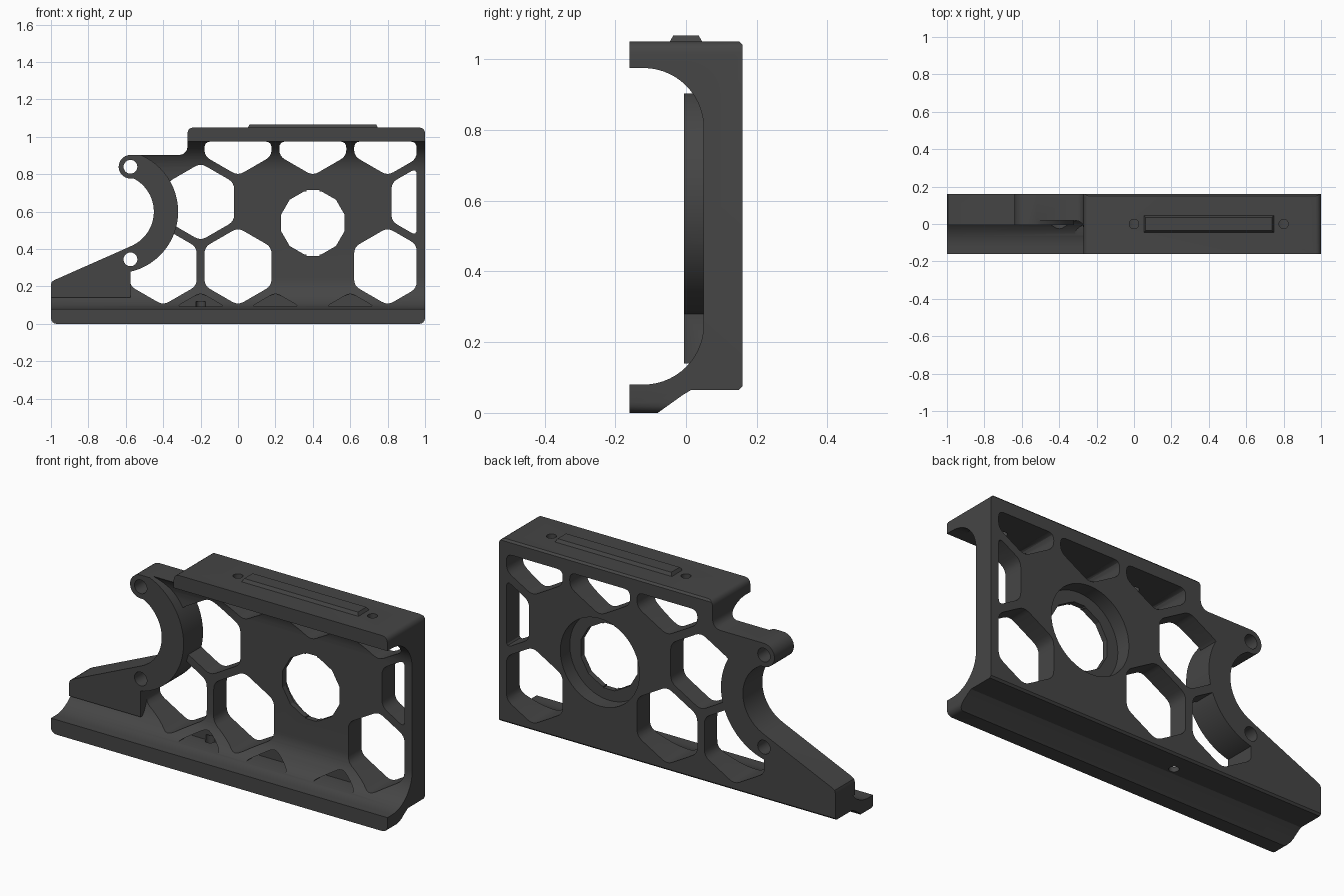
import bpy, bmesh, math
from mathutils import Vector

if "Cube" in bpy.data.objects:
    bpy.data.objects.remove(bpy.data.objects["Cube"])

gray = bpy.data.materials.new("dark_gray")
gray.diffuse_color = (0.06, 0.06, 0.06, 1)
gray.use_nodes = True
gray.node_tree.nodes["Principled BSDF"].inputs["Base Color"].default_value = gray.diffuse_color


def prism(name, pts, axis, a, b):
    """Extrude a 2D polygon along x (y,z points), y (x,z points) or z (x,y points)."""
    place = {"x": lambda p, t: (t, p[0], p[1]),
             "y": lambda p, t: (p[0], t, p[1]),
             "z": lambda p, t: (p[0], p[1], t)}[axis]
    bm = bmesh.new()
    lo = [bm.verts.new(place(p, a)) for p in pts]
    hi = [bm.verts.new(place(p, b)) for p in pts]
    bm.faces.new(lo)
    bm.faces.new(hi)
    n = len(pts)
    for i in range(n):
        bm.faces.new((lo[i], lo[(i + 1) % n], hi[(i + 1) % n], hi[i]))
    bmesh.ops.recalc_face_normals(bm, faces=bm.faces)
    mesh = bpy.data.meshes.new(name)
    bm.to_mesh(mesh)
    bm.free()
    ob = bpy.data.objects.new(name, mesh)
    ob.data.materials.append(gray)
    bpy.context.collection.objects.link(ob)
    return ob


def arc(cx, cy, r, a0, a1, n):
    angles = [math.radians(a0 + (a1 - a0) * i / n) for i in range(n + 1)]
    return [(cx + r * math.cos(t), cy + r * math.sin(t)) for t in angles]


def circle(cx, cy, r, n=32, turn=0):
    return arc(cx, cy, r, turn, turn + 360, n)[:-1]


def rect(x0, y0, x1, y1):
    return [(x0, y0), (x1, y0), (x1, y1), (x0, y1)]


def rounded(pts, r, n=4):
    """Round every corner of a polygon."""
    out = []
    for i, p in enumerate(pts):
        p = Vector(p)
        ends = []
        for q in (Vector(pts[i - 1]), Vector(pts[(i + 1) % len(pts)])):
            d = q - p
            ends.append(p + d.normalized() * min(r, d.length * 0.45))
        for k in range(n + 1):
            t = k / n
            out.append(tuple(ends[0] * (1 - t) ** 2 + p * 2 * t * (1 - t) + ends[1] * t * t))
    return out


def clip(pts, k, limit, sign):
    """Keep the part of a polygon where sign * coordinate k <= sign * limit."""
    out = []
    for i, q in enumerate(pts):
        p = pts[i - 1]
        dp, dq = sign * (p[k] - limit), sign * (q[k] - limit)
        if (dp > 0) != (dq > 0):
            t = dp / (dp - dq)
            out.append((p[0] + (q[0] - p[0]) * t, p[1] + (q[1] - p[1]) * t))
        if dq <= 0:
            out.append(q)
    return out


def boolean(target, tool, operation):
    mod = target.modifiers.new("cut", "BOOLEAN")
    mod.object, mod.operation, mod.solver = tool, operation, "EXACT"
    bpy.context.view_layer.objects.active = target
    bpy.ops.object.modifier_apply(modifier=mod.name)
    bpy.data.objects.remove(tool)


# C-shaped channel section, run along the length
section = [(-0.16, 0), (-0.08, 0), (-0.01, 0.05), (0.015, 0.065),
           (0.15, 0.065), (0.16, 0.075), (0.16, 1.04), (0.15, 1.05), (-0.16, 1.05), (-0.16, 0.975)]
section += arc(-0.12, 0.805, 0.17, 90, 0, 14)
section += arc(-0.12, 0.25, 0.17, 0, -90, 14) + [(-0.16, 0.08)]
frame = prism("frame", section, "x", -1.1, 1.1)

# Honeycomb windows
R = 0.207
windows = [(-0.4, 0.307), (0, 0.307), (0.8, 0.307), (-0.2, 0.652), (1.0, 0.652),
           (0, 1.0), (0.4, 1.0), (0.8, 1.0)]
for cx, cz in windows:
    shape = clip(circle(cx, cz, R, 6, 30), 0, 0.955, 1)
    shape = clip(shape, 1, 0.975, 1)
    boolean(frame, prism("window_cutter", rounded(shape, 0.035), "y", -0.3, 0.3), "DIFFERENCE")

# Blind pockets in the lower fillet
for cx in (-0.2, 0.2, 0.6):
    shape = clip(circle(cx, -0.04, R, 6, 30), 1, 0.092, -1)
    boolean(frame, prism("pocket_cutter", rounded(shape, 0.03), "y", -0.3, 0.05), "DIFFERENCE")

# Thick collar around the end recess, and the gusset below it
boolean(frame, prism("collar", circle(-0.65, 0.6, 0.33, 64), "y", -0.005, 0.16), "UNION")
boolean(frame, prism("gusset", rect(-1.1, 0.14, -0.575, 0.42), "y", -0.005, 0.16), "UNION")

# Side outline trims everything
outline = arc(-0.97, 0.03, 0.03, 180, 270, 4) + arc(0.97, 0.03, 0.03, 270, 360, 4)
outline += arc(0.97, 1.02, 0.03, 0, 90, 4) + arc(-0.24, 1.02, 0.03, 90, 180, 4)
outline += arc(-0.315, 0.948, 0.045, 0, -90, 5)
outline += arc(-0.575, 0.84, 0.063, 90, 275, 16)
outline += arc(-0.65, 0.6, 0.2, 62, -66, 28)
outline += [(-0.6, 0.403), (-0.98, 0.235), (-0.995, 0.225), (-1, 0.21)]
boolean(frame, prism("outline", outline, "y", -0.4, 0.4), "INTERSECT")

# Bolt holes through the collar
for cz in (0.84, 0.345):
    boolean(frame, prism("bolt_cutter", circle(-0.575, cz, 0.037, 24), "y", -0.3, 0.3), "DIFFERENCE")

# Hub: twelve-sided opening, key notches, counterbore at the back
hub = (0.4, 0.54)
boolean(frame, prism("bore_cutter", circle(*hub, 0.175, 12, 15), "y", -0.3, 0.3), "DIFFERENCE")
boolean(frame, prism("key_cutter", rect(0.365, 0.364, 0.435, 0.716), "y", -0.3, 0.3), "DIFFERENCE")
boolean(frame, prism("counterbore_cutter", circle(*hub, 0.235, 48), "y", 0.08, 0.3), "DIFFERENCE")

# Screw holes in the top flange and the underside
for cx in (0, 0.8):
    boolean(frame, prism("screw_cutter", circle(cx, 0, 0.025, 20), "z", 0.9, 1.2), "DIFFERENCE")
boolean(frame, prism("base_screw_cutter", circle(-0.2, 0.05, 0.025, 20), "z", -0.1, 0.12), "DIFFERENCE")

# Raised rail on the top flange, tapered upward
rail = prism("top_rail", rect(0.05, -0.048, 0.75, 0.048), "z", 1.045, 1.067)
for v in rail.data.vertices:
    if v.co.z > 1.06:
        v.co.x += 0.012 if v.co.x < 0.4 else -0.012
        v.co.y *= 0.75

for ob in (frame, rail):
    bpy.ops.object.select_all(action="DESELECT")
    ob.select_set(True)
    bpy.context.view_layer.objects.active = ob
    bpy.ops.object.shade_smooth_by_angle(angle=math.radians(28))
